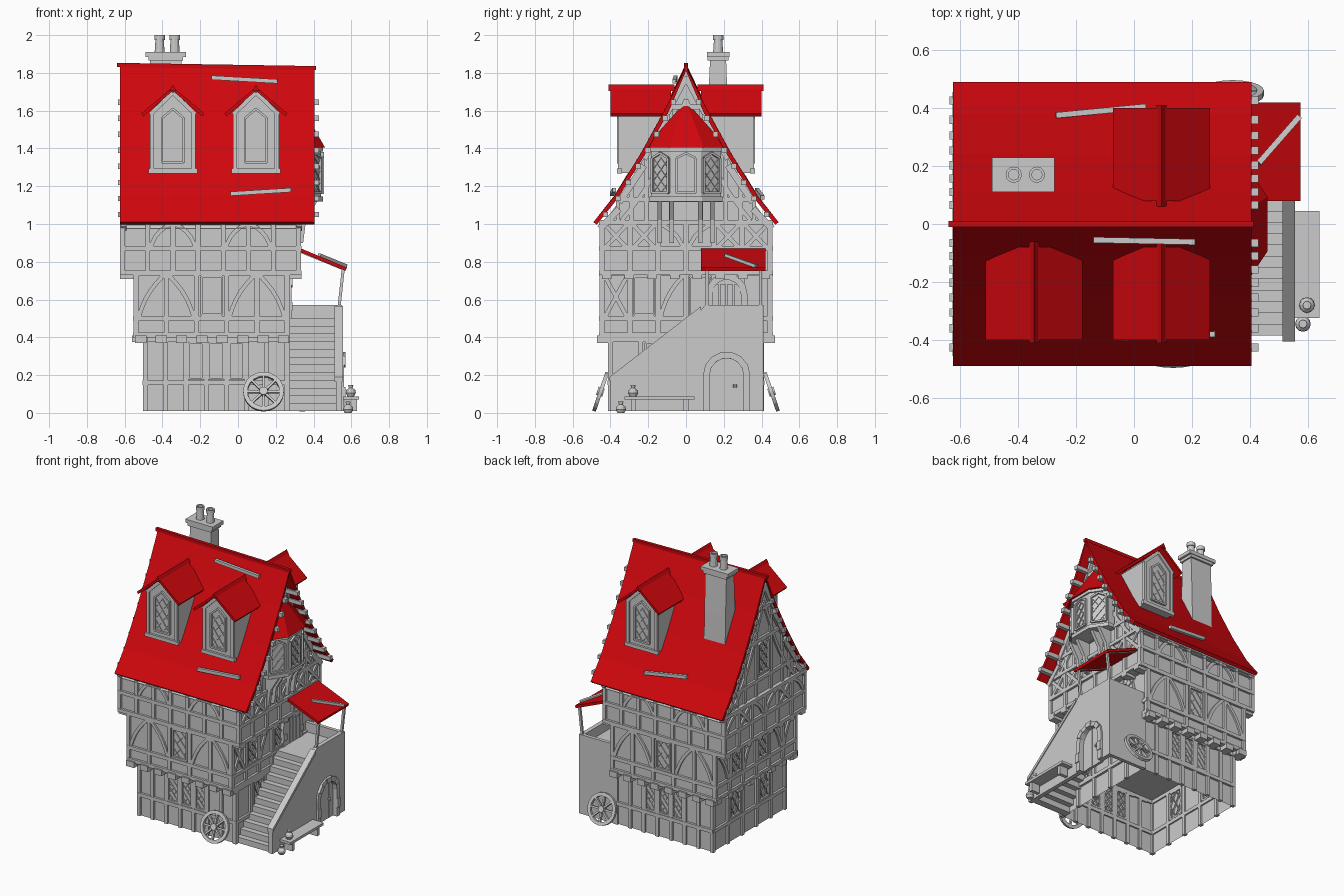
import bpy, bmesh
from math import sin, cos, pi, radians
from mathutils import Matrix, Vector

if "Cube" in bpy.data.objects:
    bpy.data.objects.remove(bpy.data.objects["Cube"])

red = bpy.data.materials.new("red_tiles")
red.diffuse_color = (0.62, 0.002, 0.004, 1)
red.use_nodes = True
red.node_tree.nodes["Principled BSDF"].inputs["Base Color"].default_value = red.diffuse_color
ROOF = [(0.49, 1.01), (0.38, 1.15), (0.24, 1.38), (0.11, 1.62), (0, 1.85)]


def finish(name, bm, mat=None):
    bmesh.ops.recalc_face_normals(bm, faces=bm.faces)
    me = bpy.data.meshes.new(name)
    bm.to_mesh(me)
    bm.free()
    ob = bpy.data.objects.new(name, me)
    bpy.context.collection.objects.link(ob)
    if mat:
        me.materials.append(mat)
    return ob


def frame(deg, x=0, y=0):
    # wall frame: local x runs along the wall, local y is up, local z faces outward
    c, s = cos(radians(deg)), sin(radians(deg))
    return Matrix(((-s, 0, c, x), (c, 0, s, y), (0, 1, 0, 0), (0, 0, 0, 1)))


def prism(bm, M, pts, n0, n1):
    a = [bm.verts.new(M @ Vector((u, v, n0))) for u, v in pts]
    b = [bm.verts.new(M @ Vector((u, v, n1))) for u, v in pts]
    bm.faces.new(a[::-1])
    bm.faces.new(b)
    for i in range(len(a)):
        j = (i + 1) % len(a)
        bm.faces.new((a[i], a[j], b[j], b[i]))


def box(bm, x0, x1, y0, y1, z0, z1):
    prism(bm, frame(0), [(y0, z0), (y1, z0), (y1, z1), (y0, z1)], x0, x1)


def beam(bm, M, a, b, w=0.025, d=0.015):
    a, b = Vector(a), Vector(b)
    t = (b - a).normalized() * w / 2
    s = Vector((-t.y, t.x))
    prism(bm, M, [a - s, b - s, b + s, a + s], -0.01, d)


def brace(bm, M, a, b, bulge, w=0.022):
    a, b = Vector(a), Vector(b)
    s = Vector((a.y - b.y, b.x - a.x)).normalized()
    mid = [a.lerp(b, t / 5) + s * bulge * sin(pi * t / 5) for t in range(6)]
    prism(bm, M, [p - s * w / 2 for p in mid] + [p + s * w / 2 for p in mid[::-1]], -0.01, 0.012)


def strut(bm, a, b, w, h):
    a, b = Vector(a), Vector(b)
    q = (b - a).to_track_quat('X', 'Z').to_matrix().to_4x4()
    bmesh.ops.create_cube(bm, size=1, matrix=Matrix.Translation((a + b) / 2) @ q
                          @ Matrix.Diagonal(((b - a).length, w, h, 1)))


def turned(bm, x, y, prof, sides=12):
    rings = [[bm.verts.new((x + r * cos(2 * pi * k / sides), y + r * sin(2 * pi * k / sides), z))
              for k in range(sides)] for r, z in prof]
    for p, q in zip(rings, rings[1:]):
        for k in range(sides):
            j = (k + 1) % sides
            bm.faces.new((p[k], p[j], q[j], q[k]))
    bm.faces.new(rings[0])
    bm.faces.new(rings[-1])


def window(bm, M, u, v0, v1, w, peak=0.0):
    h = w / 2
    pts = [(u - h, v0), (u - h, v1), (u, v1 + peak), (u + h, v1), (u + h, v0), (u - h, v0)]
    for a, b in zip(pts, pts[1:]):
        beam(bm, M, a, b, 0.012, 0.014)
    rows = max(2, round((v1 - v0) / (h * 1.4)))
    dv = (v1 - v0) / rows
    for i in range(rows):
        for c in (u - h, u):
            beam(bm, M, (c, v0 + i * dv), (c + h, v0 + (i + 1) * dv), 0.005, 0.006)
            beam(bm, M, (c, v0 + (i + 1) * dv), (c + h, v0 + i * dv), 0.005, 0.006)


def arch(u, v, r, n=8):
    return [(u + r * cos(pi * k / n), v + r * sin(pi * k / n)) for k in range(n + 1)]


def stone_arch(bm, M, u, v0, v, r0, r1, n=7):
    inner, outer = arch(u, v, r0, n), arch(u, v, r1, n)
    for k in range(n):
        prism(bm, M, [inner[k], outer[k], outer[k + 1], inner[k + 1]], -0.01, 0.012 + 0.006 * (k % 2))
    for s in (-1, 1):
        for k in range(3):
            a, b = v0 + (v - v0) * k / 3, v0 + (v - v0) * (k + 1) / 3
            prism(bm, M, [(u + s * r0, a), (u + s * r1, a), (u + s * r1, b), (u + s * r0, b)],
                  -0.01, 0.012 + 0.006 * (k % 2))


def wall(bm, M, half, z0, z1, mid, pattern):
    # posts and rails with one panel per letter: w window, / \ curved braces, x cross
    for v in (z0 + 0.012, mid, z1 - 0.012):
        if v > 0.1:
            beam(bm, M, (-half - 0.01, v), (half + 0.01, v), 0.025, 0.016)
    pw = 2 * half / len(pattern)
    for i in range(len(pattern) + 1):
        beam(bm, M, (-half + i * pw, z0), (-half + i * pw, z1), 0.025, 0.014)
    for i, c in enumerate(pattern):
        a = -half + i * pw + 0.012
        b = a + pw - 0.024
        if c == 'w':
            window(bm, M, (a + b) / 2, mid + 0.02, z1 - 0.03, min(pw * 0.72, 0.11))
        if c in '/x':
            brace(bm, M, (a, mid), (b, z1 - 0.02), 0.02 if c == '/' else 0)
        if c in '\\x':
            brace(bm, M, (a, z1 - 0.02), (b, mid), 0.02 if c == '\\' else 0)


# Storeys: x0, x1, half depth, z0, z1, middle rail, patterns for front/back, left, right
STOREYS = [("ground_floor", -0.49, 0.26, 0.40, 0.01, 0.40, 0.16, "  www  ", " w w ", " w   "),
           ("middle_floor", -0.54, 0.26, 0.445, 0.40, 0.75, 0.50, "/\\w/\\", "\\w/w\\/", "xw/w  "),
           ("upper_floor", -0.61, 0.32, 0.445, 0.73, 1.02, 0.87, " /\\ /\\ ", "/x\\/x\\", "xx\\/xx")]
for name, x0, x1, hd, z0, z1, mid, fb, left, right in STOREYS:
    bm = bmesh.new()
    box(bm, x0, x1, -hd, hd, z0, z1)
    if z0 < 0.1:  # the house is open underneath
        bm.faces.remove(min(bm.faces, key=lambda f: f.calc_center_median().z))
    finish(name + "_walls", bm)
    bm = bmesh.new()
    cx, hw = (x0 + x1) / 2, (x1 - x0) / 2
    for M, half, pat in ((frame(-90, cx, -hd), hw, fb), (frame(90, cx, hd), hw, fb),
                         (frame(180, x0), hd, left), (frame(0, x1), hd, right)):
        wall(bm, M, half, z0, z1, mid, pat)
    finish(name + "_timbers", bm)

# Joist ends under the overhanging floors
bm = bmesh.new()
for i in range(8):
    x, y = -0.515 + i * 0.108, -0.42 + i * 0.12
    for s in (-1, 1):
        box(bm, x - 0.03, x + 0.03, s * 0.39, s * 0.472, 0.37, 0.41)
        ends = ((-0.56, -0.48), (0.25, 0.275))[s > 0]
        box(bm, *ends, y - 0.025, y + 0.025, 0.375, 0.41)
        ends = ((-0.625, -0.53), (0.25, 0.337))[s > 0]
        box(bm, *ends, y - 0.025, y + 0.025, 0.71, 0.745)
finish("joist_ends", bm)

# Gable block under the roof
bm = bmesh.new()
half = [(y * 0.94, z - 0.035) for y, z in ROOF]
prism(bm, frame(0), half + [(-y, z) for y, z in half[-2::-1]], -0.60, 0.32)
finish("gable_walls", bm)


def roof_y(z):
    for (y0, z0), (y1, z1) in zip(ROOF, ROOF[1:]):
        if z <= z1:
            return y0 + (y1 - y0) * (z - z0) / (z1 - z0)
    return 0


def roof_z(y):
    for (y0, z0), (y1, z1) in zip(ROOF, ROOF[1:]):
        if y >= y1:
            return z0 + (z1 - z0) * (y - y0) / (y1 - y0)


# Gable timbers, barge boards and purlin ends on both gables
for side, M, out in (("left", frame(180, -0.60), 0.036), ("right", frame(0, 0.32), 0.11)):
    bm = bmesh.new()
    for v in (1.13, 1.41, 1.62):
        w = roof_y(v) - 0.04
        beam(bm, M, (-w, v), (w, v))
    for s in (-1, 1):
        for u in (0.08, 0.21, 0.29, 0.36):
            beam(bm, M, (s * u, 1.0), (s * u, roof_z(u) - 0.06), 0.022, 0.012)
        brace(bm, M, (s * 0.34, 1.02), (s * 0.10, 1.41), s * 0.02)
        brace(bm, M, (s * 0.10, 1.42), (0, 1.66), 0)
        for (y0, z0), (y1, z1) in zip(ROOF, ROOF[1:]):
            beam(bm, M, (s * y0 * 0.93, z0 - 0.035), (s * y1 * 0.93, z1 - 0.07), 0.035, 0.02)
        for k in range(8):
            z = 1.05 + k * 0.085
            u = s * (roof_y(z) - 0.032)
            prism(bm, M, [(u - 0.014, z - 0.014), (u + 0.014, z - 0.014), (u + 0.014, z + 0.014),
                          (u - 0.014, z + 0.014)], -0.02, out)
    if side == "left":
        window(bm, M, 0, 1.17, 1.37, 0.11, 0.03)
    finish(side + "_gable_timbers", bm)

# Main roof
bm = bmesh.new()
full = [(-y, z) for y, z in ROOF] + ROOF[-2::-1]
xs = [-0.625, -0.37, -0.11, 0.15, 0.405]
grid = [[bm.verts.new((x, y, z - 0.02 * (z - 1.01) * (x + 0.62))) for y, z in full] for x in xs]
for i in range(4):
    for j in range(len(full) - 1):
        bm.faces.new((grid[i][j], grid[i + 1][j], grid[i + 1][j + 1], grid[i][j + 1]))
roof = finish("main_roof", bm, red)
mod = roof.modifiers.new("thickness", 'SOLIDIFY')
mod.thickness = 0.022
mod.offset = -1
bm = bmesh.new()
strut(bm, (-0.64, 0, 1.842), (0.412, 0, 1.825), 0.022, 0.022)
finish("roof_ridge", bm, red)

# Dormers
for name, deg, x in (("front_left", -90, -0.345), ("front_right", -90, 0.095), ("back", 90, 0.095)):
    M = frame(deg, x, 0)
    bm = bmesh.new()
    prism(bm, M, [(-0.115, 1.27), (0.115, 1.27), (0.115, 1.59), (0, 1.70), (-0.115, 1.59)], 0.1, 0.35)
    F = M @ Matrix.Translation((0, 0, 0.35))
    beam(bm, F, (-0.13, 1.28), (0.13, 1.28), 0.025, 0.015)
    for s in (-1, 1):
        beam(bm, F, (s * 0.11, 1.27), (s * 0.11, 1.59), 0.022, 0.01)
        beam(bm, F, (s * 0.12, 1.58), (0, 1.695), 0.022, 0.01)
    window(bm, F, 0, 1.325, 1.56, 0.115, 0.05)
    finish(name + "_dormer", bm)
    bm = bmesh.new()
    prism(bm, M, [(-0.167, 1.585), (0, 1.725), (0.167, 1.585), (0.157, 1.57), (0, 1.705), (-0.157, 1.57)], 0.08, 0.40)
    prism(bm, M, [(-0.018, 1.705), (0.018, 1.705), (0, 1.738)], 0.06, 0.41)
    finish(name + "_dormer_roof", bm, red)

# Chimney
bm = bmesh.new()
prism(bm, frame(0), [(0.11, 1.3), (0.228, 1.3), (0.222, 1.6), (0.212, 1.88), (0.128, 1.88), (0.115, 1.6)], -0.465, -0.30)
box(bm, -0.475, -0.29, 0.115, 0.225, 1.865, 1.885)
box(bm, -0.49, -0.275, 0.11, 0.23, 1.885, 1.91)
for x in (-0.415, -0.335):
    turned(bm, x, 0.17, [(0.027, 1.90), (0.022, 1.975), (0.028, 1.975), (0.028, 2.0), (0.018, 2.0), (0.018, 1.96)])
finish("chimney", bm)

# Oriel: bay walls, windows, brackets and pointed roof
plan = [(0.31, -0.185), (0.37, -0.185), (0.44, -0.08), (0.44, 0.08), (0.37, 0.185), (0.31, 0.185)]
top = Matrix.Identity(4)
bm = bmesh.new()
prism(bm, top, plan, 1.13, 1.41)
for z0, z1, k in ((1.12, 1.145, 1.05), (1.385, 1.41, 1.05)):
    prism(bm, top, [(0.31 + (x - 0.31) * 1.08, y * k) for x, y in plan], z0, z1)
for (xa, ya), (xb, yb) in zip(plan[1:4], plan[2:5]):
    e = Vector((xb - xa, yb - ya)).normalized()
    M = Matrix(((e.x, 0, e.y, (xa + xb) / 2), (e.y, 0, -e.x, (ya + yb) / 2), (0, 1, 0, 0), (0, 0, 0, 1)))
    window(bm, M, 0, 1.165, 1.35, 0.10, 0.025)
for y in (-0.14, -0.075, 0.075, 0.14):
    prism(bm, frame(-90, 0, y), [(0.32, 0.90), (0.345, 0.90), (0.36, 1.02), (0.42, 1.12), (0.32, 1.12)], -0.012, 0.012)
finish("oriel", bm)
bm = bmesh.new()
tip = bm.verts.new((0.32, 0, 1.65))
rim = [bm.verts.new((0.31 + (x - 0.31) * 1.16, y * 1.17, 1.405)) for x, y in plan]
bm.faces.new(rim)
for k in range(6):
    bm.faces.new((rim[k], rim[(k + 1) % 6], tip))
finish("oriel_roof", bm, red)

# Outer staircase, hollow below, with arched doorway and walled landing
bm = bmesh.new()
prism(bm, frame(0), [(-0.40, 0.01), (-0.40, 0.17), (0.08, 0.545), (0.10, 0.57), (0.41, 0.57), (0.41, 0.01)]
      + [(0.305, 0.01)] + arch(0.215, 0.20, 0.09) + [(0.125, 0.01)], 0.52, 0.55)
prism(bm, frame(0), [(-0.405, 0.165), (0.08, 0.54), (0.08, 0.565), (-0.405, 0.19)], 0.512, 0.556)
box(bm, 0.25, 0.55, 0.385, 0.41, 0.01, 0.57)
finish("stair_wall", bm)
bm = bmesh.new()
for i in range(12):
    y, z = -0.385 + i * 0.039, 0.01 + i * 0.041
    box(bm, 0.25, 0.522, y, 0.40 if i == 11 else y + 0.05, z, z + 0.041)
finish("steps", bm)

# Lower and upper doors with stone surrounds
bm = bmesh.new()
stone_arch(bm, frame(0, 0.55), 0.215, 0.01, 0.20, 0.09, 0.125)
for k in range(4):
    u = 0.147 + k * 0.045
    beam(bm, frame(0, 0.52), (u, 0.01), (u, 0.29), 0.046 - 0.001 * (k % 2), 0.008 + 0.002 * (k % 2))
turned(bm, 0.535, 0.26, [(0.01, 0.135), (0.01, 0.15)], 8)
stone_arch(bm, frame(0, 0.27), 0.215, 0.50, 0.63, 0.075, 0.11)
for k in range(4):
    beam(bm, frame(0, 0.265), (0.16 + k * 0.037, 0.50), (0.16 + k * 0.037, 0.68), 0.032, 0.014)
finish("doors", bm)

# Canopy over the landing
bm = bmesh.new()
prism(bm, frame(90), [(-0.31, 0.88), (-0.575, 0.77), (-0.57, 0.752), (-0.31, 0.86)], 0.08, 0.42)
finish("canopy", bm, red)
bm = bmesh.new()
for y in (0.11, 0.395):
    strut(bm, (0.535, y, 0.56), (0.558, y, 0.77), 0.016, 0.016)
    strut(bm, (0.32, y, 0.86), (0.57, y, 0.758), 0.016, 0.016)
finish("canopy_posts", bm)

# Loose repair planks on the roofs
bm = bmesh.new()
for a, b in (((-0.14, -0.055, 1.775), (0.21, -0.062, 1.755)), ((-0.04, -0.392, 1.16), (0.28, -0.38, 1.18)),
             ((-0.27, 0.375, 1.18), (0.04, 0.405, 1.14)), ((0.43, 0.21, 0.832), (0.57, 0.37, 0.775))):
    strut(bm, a, b, 0.02, 0.022)
finish("repair_planks", bm)

# Cart wheels leaning on the front and back
for name, deg, x, y in (("front", -90, 0.135, -0.452), ("back", 90, 0.34, 0.452)):
    M = frame(deg, x, y) @ Matrix.Translation((0, 0.112, 0)) @ Matrix.Rotation(radians(-19), 4, 'X')
    bm = bmesh.new()
    ring = [[(r * cos(pi * k / 10), r * sin(pi * k / 10)) for k in range(21)] for r in (0.085, 0.108)]
    for k in range(20):
        prism(bm, M, [ring[0][k], ring[1][k], ring[1][k + 1], ring[0][k + 1]], -0.01, 0.01)
    prism(bm, M, [(0.022 * cos(pi * k / 6), 0.022 * sin(pi * k / 6)) for k in range(12)], -0.016, 0.018)
    for k in range(8):
        beam(bm, M, (0, 0), (0.09 * cos(pi * k / 4), 0.09 * sin(pi * k / 4)), 0.012, 0.008)
    finish(name + "_cart_wheel", bm)

# Bench and jugs
bm = bmesh.new()
box(bm, 0.555, 0.64, -0.325, 0.045, 0.07, 0.088)
for y in (-0.28, 0.0):
    box(bm, 0.565, 0.63, y - 0.012, y + 0.012, 0.01, 0.07)
finish("bench", bm)
bm = bmesh.new()
for x, y, z in ((0.597, -0.28, 0.088), (0.583, -0.345, 0.0)):
    turned(bm, x, y, [(0.018, z), (0.027, z + 0.018), (0.024, z + 0.032), (0.01, z + 0.045), (0.014, z + 0.06)])
finish("jugs", bm)
